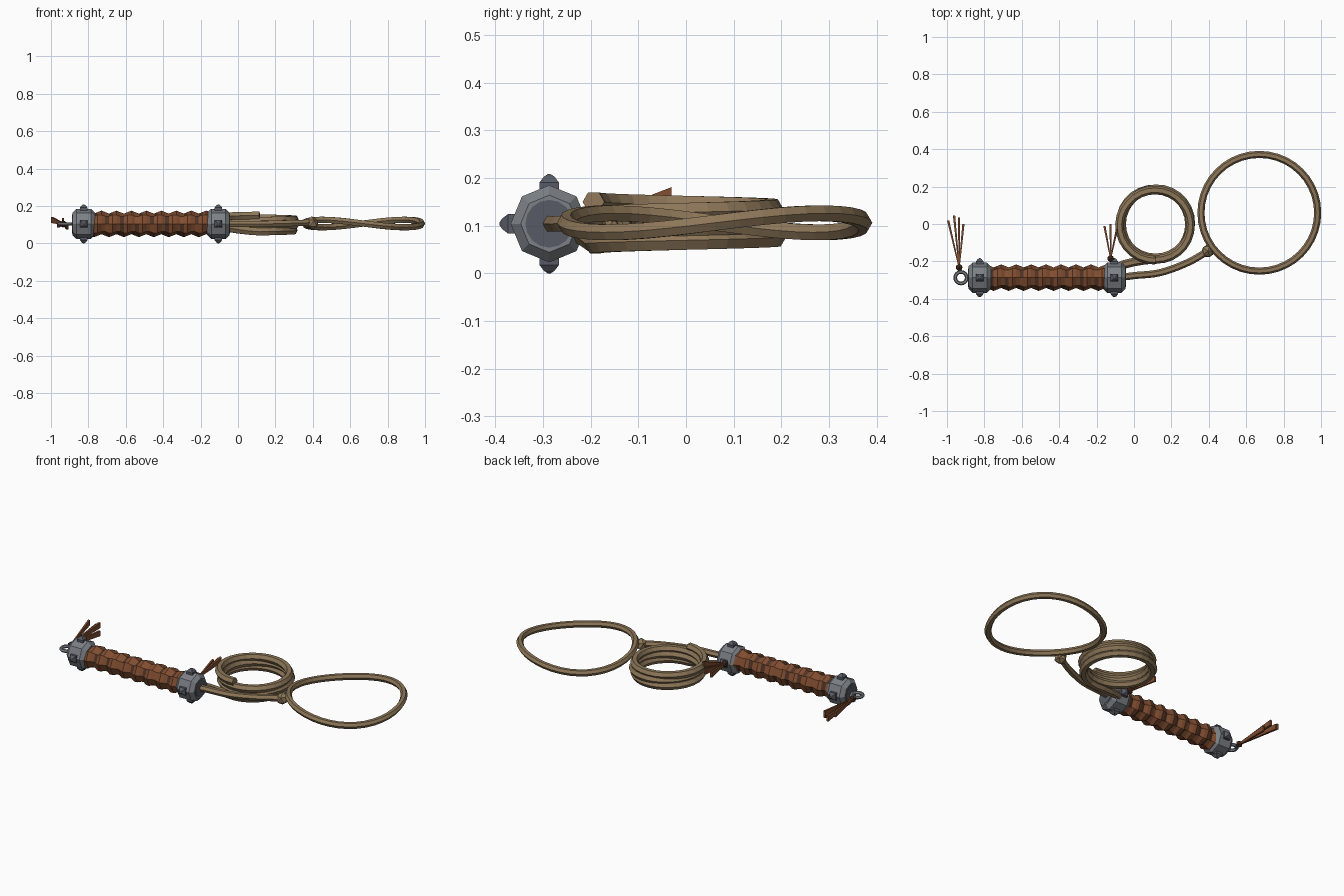
import bpy, bmesh, math
from mathutils import Vector, Matrix

if "Cube" in bpy.data.objects:
    bpy.data.objects.remove(bpy.data.objects["Cube"])

def mat(name, c):
    m = bpy.data.materials.new(name)
    m.diffuse_color = (*c, 1)
    m.use_nodes = True
    m.node_tree.nodes["Principled BSDF"].inputs["Base Color"].default_value = m.diffuse_color
    return m

ROPE = mat("tan rope", (0.27, 0.185, 0.10))
LEATHER = mat("brown leather", (0.22, 0.075, 0.030))
DARK = mat("dark leather", (0.075, 0.032, 0.018))
STEEL = mat("grey steel", (0.20, 0.22, 0.24))
IRON = mat("dark iron", (0.095, 0.105, 0.13))
AY, AZ = -0.287, 0.104          # handle axis

def finish(name, bm, *mats):
    bmesh.ops.recalc_face_normals(bm, faces=bm.faces)
    me = bpy.data.meshes.new(name)
    bm.to_mesh(me)
    bm.free()
    for m in mats:
        me.materials.append(m)
    ob = bpy.data.objects.new(name, me)
    bpy.context.collection.objects.link(ob)
    return ob

def skin(bm, rings, closed=False):
    """Join rings of points with quads; cap the ends if open."""
    vs = [[bm.verts.new(p) for p in r] for r in rings]
    n, k = len(vs), len(vs[0])
    out = {}
    for i in range(n if closed else n - 1):
        a, b = vs[i], vs[(i + 1) % n]
        for j in range(k):
            out[i, j] = bm.faces.new((a[j], a[(j + 1) % k], b[(j + 1) % k], b[j]))
    if not closed:
        bm.faces.new(vs[0])
        bm.faces.new(vs[-1][::-1])
    return out

def tube(name, pts, r, m, sides=6, closed=False):
    pts = [Vector(p) for p in pts]
    n = len(pts)
    rings = []
    for i, p in enumerate(pts):
        a = pts[(i - 1) % n] if closed or i else p
        b = pts[(i + 1) % n] if closed or i < n - 1 else p
        t = (b - a).normalized()
        s = t.cross(Vector((0, 0, 1))).normalized()
        u = s.cross(t)
        rings.append([p + r * (math.cos(q) * s + math.sin(q) * u)
                      for q in (2 * math.pi * j / sides for j in range(sides))])
    bm = bmesh.new()
    skin(bm, rings, closed)
    return finish(name, bm, m)

def lathe(name, prof, m, sides=8):
    """Revolve (x, radius) points about the handle axis."""
    bm = bmesh.new()
    skin(bm, [[(x, AY + r * math.cos(2 * math.pi * j / sides),
                AZ + r * math.sin(2 * math.pi * j / sides)) for j in range(sides)]
              for x, r in prof])
    return finish(name, bm, m)

def smooth(pts, steps=6):
    """Catmull-Rom through the points."""
    p = [Vector(q) for q in pts]
    p = [2 * p[0] - p[1]] + p + [2 * p[-1] - p[-2]]
    out = []
    for i in range(1, len(p) - 2):
        a, b, c, d = p[i - 1:i + 3]
        for k in range(steps):
            t = k / steps
            out.append(0.5 * (2 * b + (c - a) * t + (2 * a - 5 * b + 4 * c - d) * t * t
                              + (3 * b - a - 3 * c + d) * t ** 3))
    return out + [p[-2]]

# Leather grip: spiral ridges with dark patches in the grooves
bm = bmesh.new()
N, x0, x1 = 33, -0.79, -0.15
rings = []
for i in range(N):
    ring = []
    for j in range(8):
        q = 2 * math.pi * j / 8
        r = 0.063 + 0.008 * math.cos(2 * math.pi * i / 4 + q)
        ring.append((x0 + (x1 - x0) * i / (N - 1), AY + r * math.cos(q), AZ + r * math.sin(q)))
    rings.append(ring)
for (i, j), f in skin(bm, rings).items():
    f.material_index = int((2 * i + j) % 8 in (3, 4) and (i // 2 + j) % 3 != 0)
finish("leather_grip", bm, LEATHER, DARK)

# Steel collars with end plates and pointed studs
for label, cx in (("rear", -0.825), ("front", -0.105)):
    lathe(label + "_collar", [(cx - 0.06, 0.06), (cx - 0.038, 0.081),
                              (cx + 0.038, 0.081), (cx + 0.06, 0.06)], STEEL)
    lathe(label + "_end_plate", [(cx - 0.063, 0.05), (cx + 0.063, 0.05)], IRON, 16)
    bm = bmesh.new()
    for k in range(4):
        rot = Matrix.Rotation(k * math.pi / 2, 4, 'X')
        prof = [(0.066, 0.02), (0.087, 0.02), (0.099, 0.011), (0.104, 0.003)]
        skin(bm, [[Vector((cx, AY, AZ)) + rot @ Vector((a * w, b * w, h))
                   for a, b in ((1, 1), (-1, 1), (-1, -1), (1, -1))] for h, w in prof])
    finish(label + "_studs", bm, IRON)

# Pommel ring
tube("pommel_ring", [(-0.925 + 0.031 * math.cos(a), AY + 0.031 * math.sin(a), AZ)
                     for a in (2 * math.pi * k / 16 for k in range(16))], 0.01, STEEL, 6, True)

# Tassels: a knot with flat flaring strips
def tassel(name, knot, ends):
    bm = bmesh.new()
    bmesh.ops.create_icosphere(bm, subdivisions=1, radius=0.02,
                               matrix=Matrix.Translation(knot))
    finish(name + "_knot", bm, DARK)
    bm = bmesh.new()
    for e in ends:
        rings = []
        for p, w, h in ((Vector(knot), 0.003, 0.006), (Vector(e), 0.006, 0.016)):
            rings.append([p + Vector((a * w, 0, b * h))
                          for a, b in ((1, 1), (-1, 1), (-1, -1), (1, -1))])
        skin(bm, rings)
    finish(name + "_strips", bm, LEATHER)

tassel("rear_tassel", (-0.935, -0.232, AZ),
       [(-0.994, 0.02, 0.125), (-0.962, 0.045, 0.10), (-0.935, 0.035, 0.12), (-0.912, 0.0, 0.09)])
tassel("front_tassel", (-0.125, -0.185, 0.115),
       [(-0.158, -0.01, 0.125), (-0.125, 0.0, 0.14), (-0.092, -0.03, 0.165)])

# Coiled rope: starts on top, winds down, tail runs into the front collar
coil = []
turns, seg = 3, 28
for k in range(turns * seg + 1):
    a = -math.pi / 2 - 2 * math.pi * k / seg
    r = 0.186 + 0.005 * math.sin(k * 0.31) + 0.008 * max(0, 1 - k / 10)
    coil.append((0.115 + r * math.cos(a), r * math.sin(a), 0.15 - 0.088 * k / (turns * seg)))
coil += [(0.06, -0.193, 0.066), (0.0, -0.203, 0.073), (-0.06, -0.218, 0.083), (-0.1, -0.24, 0.09)]
tube("rope_coil", coil, 0.023, ROPE)

# Large noose with a gentle wave
tube("noose", [(0.67 + 0.312 * math.cos(a), 0.06 + 0.312 * math.sin(a), 0.106 + 0.02 * math.sin(2 * a))
               for a in (2 * math.pi * k / 40 for k in range(40))], 0.019, ROPE, 6, True)

# Lead rope from the handle to the noose, with its knot
tube("lead_rope", smooth([(-0.08, AY, AZ), (0.0, -0.276, 0.104), (0.14, -0.26, 0.104),
                          (0.29, -0.205, 0.108), (0.42, -0.13, 0.112)], 5), 0.019, ROPE)
bm = bmesh.new()
bmesh.ops.create_icosphere(bm, subdivisions=1, radius=0.037,
                           matrix=Matrix.Translation((0.395, -0.145, 0.108)))
finish("noose_knot", bm, ROPE)
